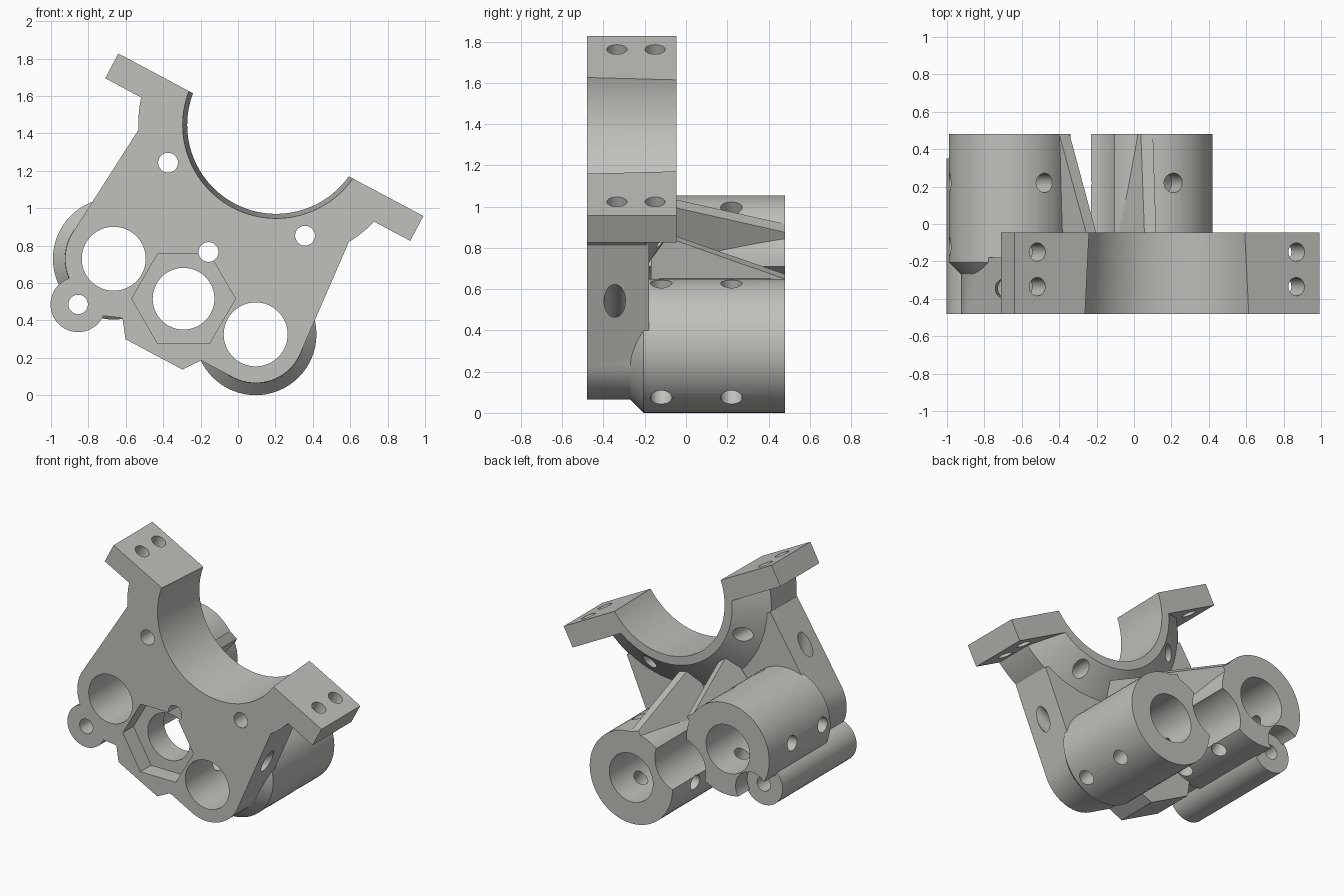
import bpy, bmesh, math
from math import cos, sin, radians
from mathutils import Matrix

if "Cube" in bpy.data.objects:
    bpy.data.objects.remove(bpy.data.objects["Cube"])

# Everything is modelled in a symmetric frame (u across, y deep, v up), then tilted at the end
TILT = radians(28.05)
FRONT, BACK, PLATE_BACK, COLLAR_BACK = -0.48, 0.48, -0.18, -0.045
BOSS_U, BOSS_R, BORE_R = 0.43, 0.325, 0.171
SADDLE = (0, 1.04)

mat = bpy.data.materials.new("warm_grey")
mat.diffuse_color = (0.53, 0.53, 0.50, 1)
mat.use_nodes = True
mat.node_tree.nodes["Principled BSDF"].inputs["Base Color"].default_value = mat.diffuse_color


def arc(c, r, n=64, a0=0, a1=360):
    """Points on a circle or arc; a full circle does not repeat its start."""
    steps = n if a1 - a0 == 360 else n - 1
    return [(c[0] + r * cos(radians(a0 + (a1 - a0) * i / steps)),
             c[1] + r * sin(radians(a0 + (a1 - a0) * i / steps))) for i in range(n)]


def loft(name, sections):
    """Solid through (y, outline) sections that share a point count."""
    bm = bmesh.new()
    rings = [[bm.verts.new((u, y, v)) for u, v in pts] for y, pts in sections]
    n = len(rings[0])
    for a, b in zip(rings, rings[1:]):
        for i in range(n):
            j = (i + 1) % n
            bm.faces.new((a[i], a[j], b[j], b[i]))
    bm.faces.new(rings[0])
    bm.faces.new(rings[-1][::-1])
    bmesh.ops.recalc_face_normals(bm, faces=bm.faces)
    me = bpy.data.meshes.new(name)
    bm.to_mesh(me)
    bm.free()
    ob = bpy.data.objects.new(name, me)
    bpy.context.collection.objects.link(ob)
    return ob


def prism(name, pts, y0, y1):
    return loft(name, [(y0, pts), (y1, pts)])


def rod(name, c, r, y0, y1, n=48):
    return prism(name, arc(c, r, n), y0, y1)


def spoke(name, c, y, angle, length, r=0.052):
    """Cylinder lying across the depth axis, starting at c."""
    ob = rod(name, (0, 0), r, 0, length, 32)
    a = radians(angle)
    d, side = (cos(a), 0, sin(a)), (-sin(a), 0, cos(a))
    m = Matrix(((side[0], d[0], 0, c[0]), (0, 0, 1, y), (side[2], d[2], 0, c[1]), (0, 0, 0, 1)))
    ob.data.transform(m)
    if m.to_3x3().determinant() < 0:
        ob.data.flip_normals()
    return ob


def combine(body, other, op):
    bpy.context.view_layer.objects.active = body
    mod = body.modifiers.new(op, 'BOOLEAN')
    mod.operation, mod.solver, mod.object = op, 'EXACT', other
    bpy.ops.object.modifier_apply(modifier=mod.name)
    bpy.data.objects.remove(other)


# Front plate: rounded around both bosses, rising to the saddle
half = arc((BOSS_U, 0), 0.26, 24, -90, 5) + [(0.638, 0.664)]
outline = half + [(-u, v) for u, v in reversed(half)]
body = prism("bearing_bracket", outline, FRONT, PLATE_BACK)

# Lip below the nut pocket
solids = [prism("nut_lip", [(-0.25, -0.2), (-0.238, -0.26), (-0.172, -0.35),
                            (0.172, -0.35), (0.238, -0.26), (0.25, -0.2)], FRONT, PLATE_BACK)]

# Saddle collar with sloped back, flat across its top
def collar(r):
    a = math.degrees(math.asin((0.97 - SADDLE[1]) / r))
    return arc(SADDLE, r, 80, -180 - a, a)
solids.append(loft("saddle_collar", [(FRONT, collar(0.737)), (-0.195, collar(0.737)),
                                     (COLLAR_BACK, collar(0.535))]))

for s in (-1, 1):
    # Bolt flange
    solids.append(prism("flange", [(s * 0.40, 0.83), (s * 0.924, 0.83),
                                   (s * 0.924, 0.98), (s * 0.40, 0.98)], FRONT, COLLAR_BACK))
    # Bearing boss with chamfered root
    c = (s * BOSS_U, 0)
    solids.append(loft("boss", [(-0.30, arc(c, 0.255)), (-0.268, arc(c, 0.262)),
                                (-0.205, arc(c, BOSS_R)), (BACK, arc(c, BOSS_R))]))
    # Tapered rib from collar down to the boss
    solids.append(loft("rib", [
        (-0.17, [(s * 0.13, 0.08), (s * 0.13, 0.49), (s * 0.195, 0.50), (s * 0.30, 0.08)]),
        (BACK, [(s * 0.216, 0.08), (s * 0.216, 0.279), (s * 0.284, 0.289), (s * 0.33, 0.08)])]))

# Small side eyelet tube and its web
EYE = (-0.483, -0.305)
solids.append(rod("eyelet_tube", EYE, 0.148, FRONT, 0.35))
solids.append(prism("eyelet_web", [(-0.45, -0.2), (-0.45, -0.315), (-0.345, -0.30),
                                   (-0.31, -0.285), (-0.24, -0.258), (-0.24, -0.2)],
                    FRONT, PLATE_BACK))
for ob in solids:
    combine(body, ob, 'UNION')

# Saddle bore, slightly tapered
cuts = [loft("saddle_bore", [(-0.52, arc(SADDLE, 0.502, 128)), (0.0, arc(SADDLE, 0.473, 128))])]
# Nut pocket, screw hole and rear channel between the bosses
NUT = (0, -0.013)
cuts += [prism("nut_pocket", arc(NUT, 0.277, 6, 28, 388), -0.6, -0.36),
         rod("screw_hole", NUT, 0.165, -0.6, 0.6),
         rod("rear_channel", NUT, 0.20, PLATE_BACK, 0.6, 64)]
# Plate holes, eyelet hole and screw head clearance
cuts += [rod("top_hole", (0, 0.27), 0.053, -0.6, 0.6, 32),
         rod("eyelet_hole", EYE, 0.052, -0.6, 0.6, 32),
         rod("head_clearance", EYE, 0.13, 0.35, 0.6, 32)]
for s in (-1, 1):
    c = (s * BOSS_U, 0)
    cuts.append(rod("bearing_bore", c, BORE_R, -0.6, 0.6, 64))
    cuts.append(rod("plate_hole", (s * 0.415, 0.59), 0.053, -0.6, 0.2, 32))
    # Flange bolt holes
    for y in (-0.335, -0.15):
        cuts.append(spoke("bolt_hole", (s * 0.785, 0.75), y, 90, 0.35, 0.049))
    # Radial set-screw holes
    for a in (97, 217, 337):
        for y in (-0.12, 0.22):
            cuts.append(spoke("set_screw", c, y, a if s > 0 else 180 - a, 0.40))
    cuts.append(spoke("front_set_screw", c, -0.345, 58 if s > 0 else 122, 0.62))
for ob in cuts:
    combine(body, ob, 'DIFFERENCE')

# Tilt into place, colour and shade
body.data.transform(Matrix.Translation((-0.285, 0, 0.5275)) @ Matrix.Rotation(TILT, 4, 'Y'))
body.data.materials.clear()
body.data.materials.append(mat)
for p in body.data.polygons:
    p.material_index = 0
bpy.ops.object.select_all(action='DESELECT')
body.select_set(True)
bpy.context.view_layer.objects.active = body
bpy.ops.object.shade_smooth_by_angle(angle=radians(25))
